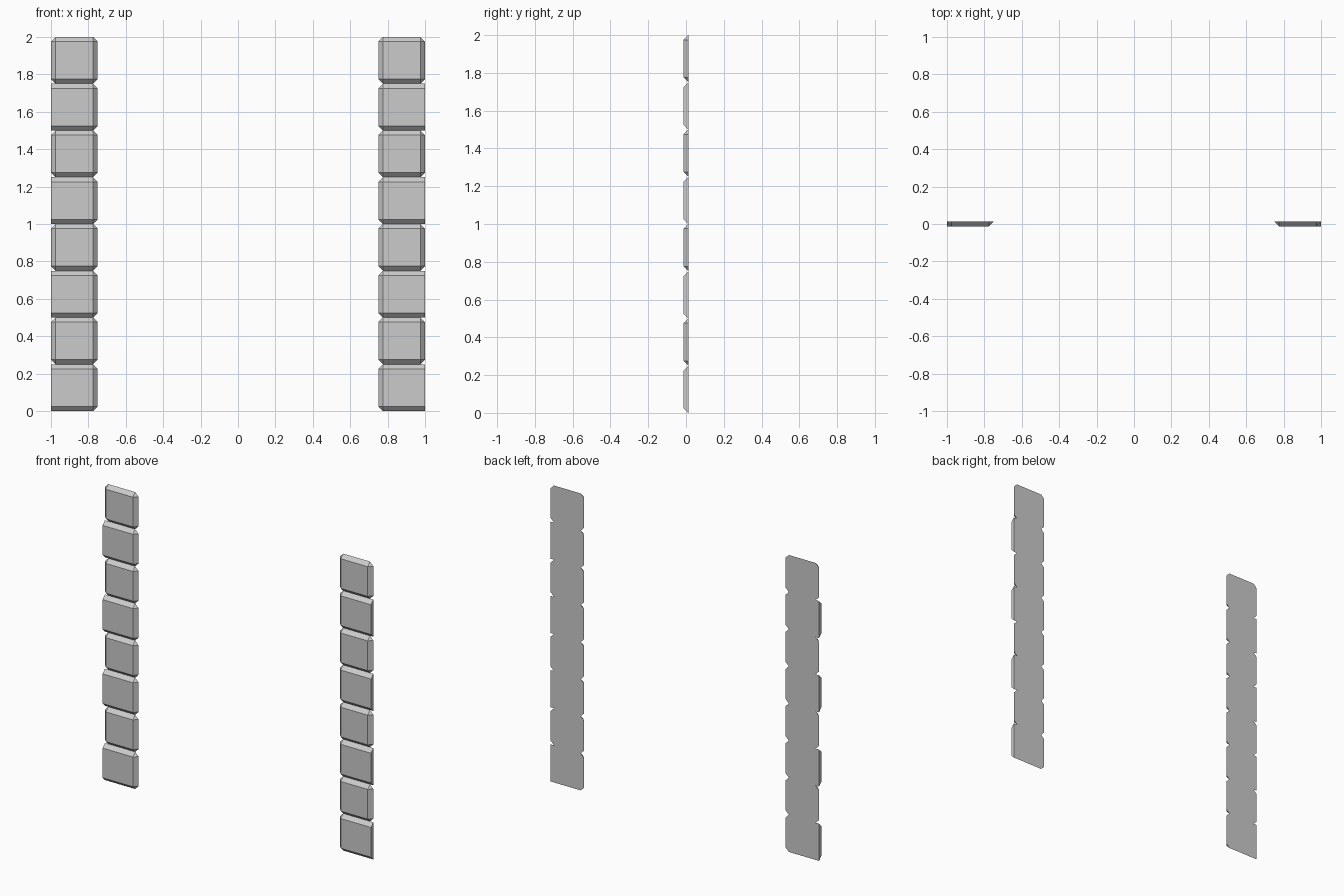
import bpy
import bmesh

if "Cube" in bpy.data.objects:
    bpy.data.objects.remove(bpy.data.objects["Cube"])

SIZE, BEVEL, HALF_DEPTH = 0.25, 0.025, 0.0125


def add_block(bm, side, row):
    """Bevelled corner stone; even rows run square to the outer edge."""
    square_end = row % 2 == 0
    z0, z1 = row * SIZE, (row + 1) * SIZE
    inner, outer, b = 1 - SIZE, 1.0, BEVEL
    front_outer = outer if square_end else outer - b

    # Front rectangle, and back outline with clipped corners
    front = [(inner + b, z0 + b), (front_outer, z0 + b),
             (front_outer, z1 - b), (inner + b, z1 - b)]
    back = []
    for fx, fz, ox, oz, outside in (
            (inner + b, z0 + b, inner, z0, False), (front_outer, z0 + b, outer, z0, True),
            (front_outer, z1 - b, outer, z1, True), (inner + b, z1 - b, inner, z1, False)):
        if outside and square_end:
            back.append([(ox, oz)])
        else:
            pair = [(ox, fz), (fx, oz)]
            # Keep the loop running round the outline
            if len(back) in (1, 3):
                pair.reverse()
            back.append(pair)

    f = [bm.verts.new((side * x, -HALF_DEPTH, z)) for x, z in front]
    k = [[bm.verts.new((side * x, HALF_DEPTH, z)) for x, z in c] for c in back]
    bm.faces.new(f)
    bm.faces.new([v for corner in k for v in corner])
    for i in range(4):
        j = (i + 1) % 4
        bm.faces.new((f[i], f[j], k[j][0], k[i][-1]))
        if len(k[i]) == 2:
            bm.faces.new((f[i], k[i][1], k[i][0]))


# One column of eight stones on each side
for name, side in (("left_quoin_column", -1), ("right_quoin_column", 1)):
    bm = bmesh.new()
    for row in range(8):
        add_block(bm, side, row)
    bmesh.ops.recalc_face_normals(bm, faces=bm.faces)
    mesh = bpy.data.meshes.new(name)
    bm.to_mesh(mesh)
    bm.free()
    bpy.context.collection.objects.link(bpy.data.objects.new(name, mesh))
